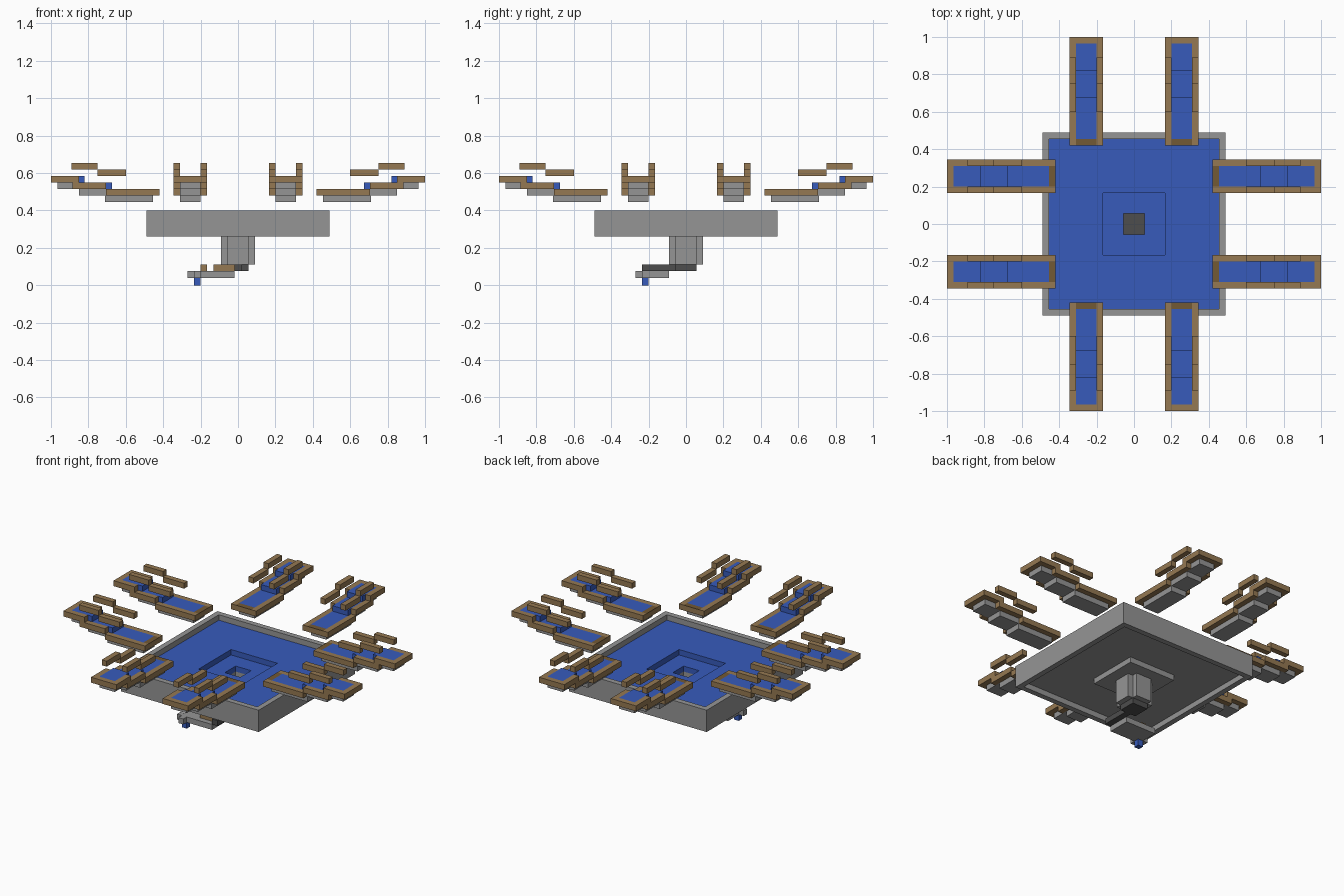
import bpy
import bmesh
from math import pi
from mathutils import Matrix, Vector

cube = bpy.data.objects.get("Cube")
if cube:
    bpy.data.objects.remove(cube, do_unlink=True)


def material(name, rgb):
    m = bpy.data.materials.new(name)
    m.use_nodes = True
    m.diffuse_color = (*rgb, 1)
    m.node_tree.nodes["Principled BSDF"].inputs["Base Color"].default_value = (*rgb, 1)
    return m


STONE = material("grey stone", (0.3, 0.3, 0.3))
DARK = material("dark stone", (0.075, 0.075, 0.075))
WATER = material("blue water", (0.038, 0.105, 0.5))
WOOD = material("brown wood", (0.3, 0.19, 0.085))
DARK_WOOD = material("dark wood", (0.17, 0.1, 0.035))

U = 0.035  # block size


def part(name, mat, boxes, turn=0):
    """Join boxes (x0, x1, y0, y1, z0, z1) into one flat-faced object."""
    bm = bmesh.new()
    for x0, x1, y0, y1, z0, z1 in boxes:
        size = Vector((x1 - x0, y1 - y0, z1 - z0))
        centre = Vector((x0 + x1, y0 + y1, z0 + z1)) / 2
        bmesh.ops.create_cube(bm, size=1, matrix=Matrix.Translation(centre) @ Matrix.Diagonal((*size, 1)))
    bm.transform(Matrix.Rotation(turn, 4, "Z"))
    mesh = bpy.data.meshes.new(name)
    bm.to_mesh(mesh)
    bm.free()
    mesh.materials.append(mat)
    obj = bpy.data.objects.new(name, mesh)
    bpy.context.collection.objects.link(obj)
    return obj


def ring(outer, inner, z0, z1):
    """Four boxes forming a square frame."""
    return [(-outer, outer, inner, outer, z0, z1), (-outer, outer, -outer, -inner, z0, z1),
            (inner, outer, -inner, inner, z0, z1), (-outer, -inner, -inner, inner, z0, z1)]


# Basin: rim, stepped floor and water with a sunken square round the drain
BASE = 0.26
RIM, POOL, PIT, DRAIN = 0.49, 0.455, 0.165, 0.055
part("basin_rim", STONE, ring(RIM, POOL, BASE, BASE + 4 * U))
part("basin_floor", STONE, ring(POOL, PIT, BASE + U, BASE + 2 * U))
part("pit_floor", STONE, ring(PIT, DRAIN, BASE, BASE + U))
part("basin_water", WATER, ring(POOL, PIT, BASE + 2 * U, BASE + 3 * U))
part("pit_water", WATER, ring(PIT, DRAIN, BASE + U, BASE + 2 * U))

# Hollow drain column with a cross-shaped plan
C = DRAIN + U
part("drain_column", STONE, [
    (-DRAIN, DRAIN, DRAIN, C, 0.11, BASE), (-DRAIN, DRAIN, -C, -DRAIN, 0.11, BASE),
    (DRAIN, C, -DRAIN, DRAIN, 0.11, BASE), (-C, -DRAIN, -DRAIN, DRAIN, 0.11, BASE)])

# Outlet: dark plate and beam, tray, wooden blocks and falling drop
part("outlet_beam", DARK, [(-DRAIN, DRAIN, -DRAIN, DRAIN, 0.075, 0.11),
                           (-0.02, 0.02, -0.235, -DRAIN, 0.075, 0.11)])
part("outlet_tray", STONE, [(-0.235, -0.02, -0.235, -0.09, 0.04, 0.075),
                            (-0.27, -0.235, -0.235, -0.2, 0.04, 0.075),
                            (-0.235, -0.2, -0.27, -0.235, 0.04, 0.075)])
part("tray_blocks", WOOD, [(-0.13, -0.02, -0.2, -0.165, 0.075, 0.11),
                           (-0.2, -0.165, -0.165, -0.13, 0.075, 0.11)])
part("water_drop", WATER, [(-0.235, -0.2, -0.235, -0.2, 0, 0.04)])

# Eight stepped water troughs, two on each side
Z = [0.444 + U * i for i in range(7)]
for k in range(4):
    for side in (-1, 1):
        v = 0.255 * side
        a, b = v - DRAIN, v + DRAIN
        turn = k * pi / 2
        tag = f"_{k * 2 + (side + 1) // 2 + 1}"

        def edges(x0, x1, level):
            return [(x0, x1, a - U, a, Z[level], Z[level + 1]),
                    (x0, x1, b, b + U, Z[level], Z[level + 1])]

        part("trough_base" + tag, STONE, [
            (0.455, 0.71, a, b, Z[0], Z[1]), (0.675, 0.85, a, b, Z[1], Z[2]),
            (0.82, 0.965, a, b, Z[2], Z[3])], turn)
        part("trough_water" + tag, WATER, [
            (0.455, 0.675, a, b, Z[1], Z[2]), (0.675, 0.82, a, b, Z[2], Z[3]),
            (0.82, 0.965, a, b, Z[3], Z[4])], turn)
        part("trough_frame" + tag, WOOD,
             edges(0.42, 0.705, 1) + edges(0.705, 0.885, 2) + edges(0.85, 1, 3)
             + [(0.42, 0.455, a, b, Z[1], Z[2] - 0.003), (0.965, 1, a, b, Z[3], Z[4])], turn)
        part("trough_lip" + tag, DARK_WOOD, [(0.42, 0.455, a, b, Z[2] - 0.003, Z[2])], turn)
        # Raised handrails
        part("trough_rails" + tag, WOOD, edges(0.6, 0.75, 4) + edges(0.75, 0.89, 5), turn)
